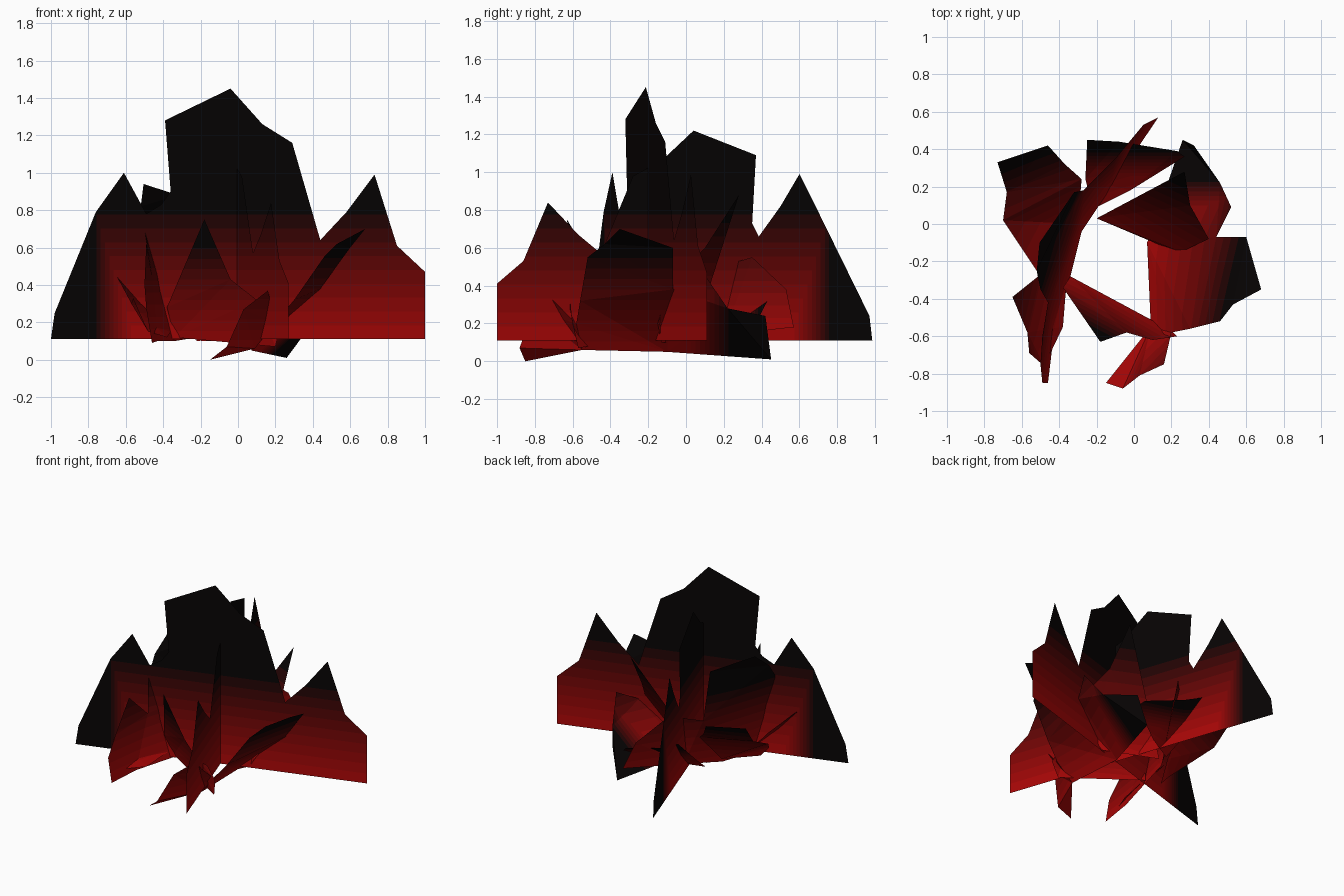
import bpy, bmesh
from mathutils import Vector

# Ember-to-soot colour ramp
STEPS = 10
ramp = []
for i in range(STEPS):
    t = (1 - i / (STEPS - 1)) ** 1.5
    m = bpy.data.materials.new("flame_%d" % i)
    m.diffuse_color = (0.002 + 0.4 * t, 0.001 + 0.001 * t, 0.001 + 0.001 * t, 1)
    ramp.append(m)


def sheet(name, pts, low, high, dark=None):
    """Flat-faced flame sheet from an outline, cut into colour bands by height.
    dark = (axis, start, end): the sheet also blackens along that axis."""
    bm = bmesh.new()
    f = bm.faces.new([bm.verts.new(p) for p in pts])
    f.normal_update()
    bmesh.ops.triangulate(bm, faces=[f])

    def cut(co, no):
        bmesh.ops.bisect_plane(bm, geom=bm.verts[:] + bm.edges[:] + bm.faces[:],
                               plane_co=co, plane_no=no)

    for i in range(1, STEPS):
        cut((0, 0, low + (high - low) * i / STEPS), (0, 0, 1))
    if dark:
        ax, s, e = dark
        n = Vector((0, 0, 0))
        n[ax] = 1
        for i in range(1, STEPS):
            cut(n * (s + (e - s) * i / STEPS), n)
    for f in bm.faces:
        c = f.calc_center_median()
        t = (c.z - low) / (high - low)
        if dark:
            t = max(t, (c[dark[0]] - dark[1]) / (dark[2] - dark[1]))
        f.material_index = max(0, min(STEPS - 1, int(t * STEPS)))
    me = bpy.data.meshes.new(name)
    bm.to_mesh(me)
    bm.free()
    for m in ramp:
        me.materials.append(m)
    ob = bpy.data.objects.new(name, me)
    bpy.context.collection.objects.link(ob)


# Two tall upright sheets that cross each other
wide = [(-1, .11), (-.98, .25), (-.76, .79), (-.61, 1.0), (-.49, .78), (-.41, .83),
        (-.36, .9), (-.39, 1.28), (-.04, 1.45), (.13, 1.26), (.29, 1.16), (.44, .64),
        (.58, .79), (.73, .99), (.85, .61), (1, .47), (1, .11)]
sheet("wide_flame", [(x, -.2 + .31 * x, z) for x, z in wide], .11, .85, (0, -.55, -.78))

deep = [(.985, .11), (.97, .24), (.69, .81), (.6, .99), (.5, .82), (.385, .66),
        (.35, .73), (.37, 1.09), (.04, 1.22), (-.13, 1.06), (-.28, .98), (-.45, .57),
        (-.57, .67), (-.73, .84), (-.86, .53), (-1, .41), (-1, .11)]
sheet("deep_flame", [(-.075 - .345 * y, y, z) for y, z in deep], .11, .85, (1, .55, .78))

# Leaning sheets around the base
sheet("east_flame", [
    (.26, .45, .01), (.07, -.1, .05), (.09, -.55, .06), (-.15, -.85, 0), (-.06, -.88, .07),
    (.03, -.81, .27), (.16, -.75, .37), (.2, -.58, .2), (.3, -.56, .32), (.46, -.52, .55),
    (.53, -.43, .62), (.68, -.35, .7), (.6, -.07, .6), (.44, -.07, .38), (.52, .09, .47),
    (.46, .22, .28), (.32, .42, .24)], .05, .6, (1, 0, .25))

sheet("west_flame", [
    (.13, .57, .18), (-.12, .2, .14), (-.28, -.04, .11), (-.34, -.28, .1), (-.43, -.6, .1),
    (-.46, -.85, .09), (-.49, -.85, .27), (-.5, -.75, .4), (-.49, -.6, .63), (-.46, -.42, .45),
    (-.5, -.35, .7), (-.52, -.25, .82), (-.505, -.1, .94), (-.32, .17, .88), (-.27, .18, .5),
    (-.1, .35, .55), (.05, .53, .38)], .1, .75)

sheet("south_flame", [
    (-.34, -.28, .12), (-.38, -.34, .28), (-.18, -.63, .75), (-.04, -.58, .43),
    (.1, -.62, .32), (.17, -.61, .3), (.23, -.6, .2), (.2, -.57, .07)], .1, .65)

sheet("southwest_flame", [
    (-.65, -.39, .45), (-.5, -.27, .3), (-.36, -.3, .15), (-.38, -.55, .12),
    (-.48, -.76, .15), (-.56, -.69, .33), (-.57, -.58, .3)], .12, .55)

sheet("northwest_flame", [
    (-.73, .33, .62), (-.46, .42, .6), (-.37, .32, .48), (-.28, .24, .4), (-.3, 0, .15),
    (-.45, -.25, .12), (-.52, -.25, .2), (-.7, .02, .38), (-.68, .17, .45)], .12, .6)

sheet("north_flame", [
    (-.25, .45, .42), (-.08, .44, .34), (.23, .39, .24), (.27, .36, .2),
    (-.02, .18, .12), (-.22, .08, .1), (-.26, .24, .22)], .1, .5, (1, .22, .4))

sheet("northeast_flame", [
    (-.2, .03, .1), (.27, .28, .88), (.3, .1, .6), (.4, -.08, .42),
    (.25, -.15, .2), (.18, -.13, .1)], .1, .8)
